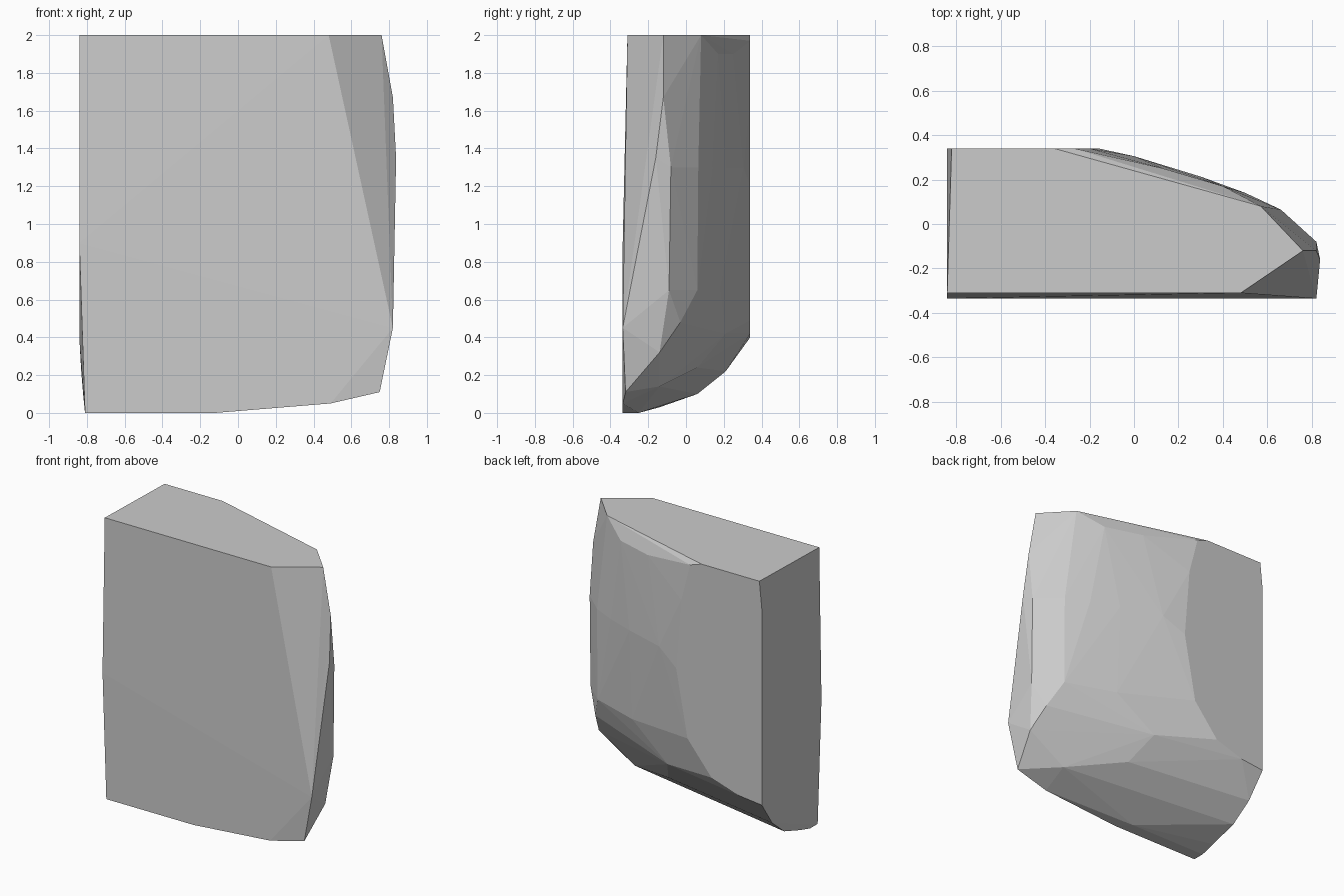
import bpy
import bmesh

# Remove the default object only
default_object = bpy.data.objects.get("Cube")
if default_object:
    bpy.data.objects.remove(default_object, do_unlink=True)


def make_material(name, colour):
    """One flat colour for both the viewport and the render."""
    material = bpy.data.materials.new(name)
    material.use_nodes = True
    material.diffuse_color = colour
    shader = material.node_tree.nodes["Principled BSDF"]
    shader.inputs["Base Color"].default_value = colour
    return material


def level(height, outline):
    """Place a flat outline at one height."""
    return [(x, y, height) for x, y in outline]


def upright(depth, outline):
    """Place an upright outline at one depth."""
    return [(x, depth, z) for x, z in outline]


def build_hull(name, points, material):
    """Wrap a convex faceted skin around the section points."""
    mesh = bpy.data.meshes.new(name)
    bm = bmesh.new()
    for point in points:
        bm.verts.new(point)
    result = bmesh.ops.convex_hull(bm, input=bm.verts[:], use_existing_faces=False)
    unused = {item for item in result["geom_interior"] + result["geom_unused"]
              if isinstance(item, bmesh.types.BMVert)}
    bmesh.ops.delete(bm, geom=list(unused), context="VERTS")
    bmesh.ops.recalc_face_normals(bm, faces=bm.faces[:])
    for face in bm.faces:
        face.smooth = False
    bm.to_mesh(mesh)
    bm.free()
    mesh.materials.append(material)
    block = bpy.data.objects.new(name, mesh)
    bpy.context.collection.objects.link(block)
    return block


# Flat top with its chamfered corner
top_section = level(2, [(-.84, -.31), (.48, -.31), (.76, -.12),
                        (.57, .08), (-.36, .34), (-.82, .34)])

# Front wall and its raised lower edge
front_section = upright(-.335, [(-.84, .9), (-.81, 0), (-.12, 0),
                                (.49, .05), (.82, .45)])

# Flat back panel with a bowed inner border
back_section = upright(.34, [(-.84, 1.8), (-.84, .4), (-.66, .42), (-.44, .49),
                             (-.25, .72), (-.16, 1.2), (-.2, 1.7), (-.27, 1.97)])

# Rounded shoulder running from the back panel to the narrow side
shoulder = level(1.9, [(.4, .17), (.13, .25)])
shoulder += level(1.3, [(0, .305), (.3, .213), (.5, .14), (.66, .065), (.82, -.08)])
shoulder += level(.65, [(.3, .18), (.66, .06), (.82, -.09)])

# Narrow side, its leading corner and the lower corner
side = [(.82, -.12, 1.67), (.837, -.16, 1.35), (.74, -.03, .48),
        (.79, -.14, .32), (.75, -.32, .11)]

# Curved underside, sweeping up towards the back
underside = upright(-.25, [(-.81, 0), (-.2, 0)])
underside += upright(-.14, [(-.81, .03), (.5, .14)])
underside += upright(.06, [(-.82, .1), (.1, .24), (.4, .42)])
underside += upright(.21, [(-.83, .22), (0, .42)])

stone = make_material("pale_grey", (.6, .6, .6, 1))
build_hull("faceted_block",
           top_section + front_section + back_section + shoulder + side + underside,
           stone)
